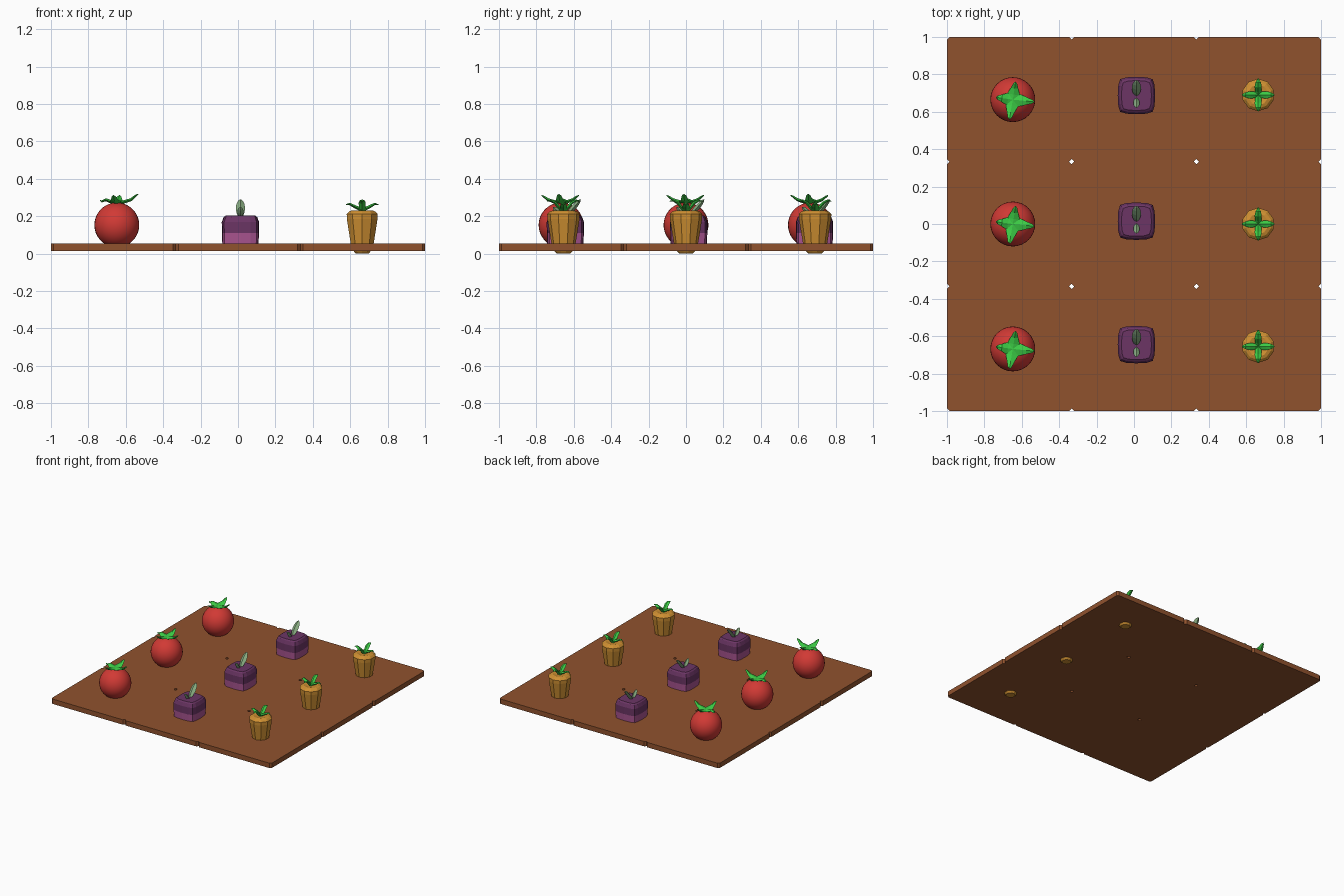
import bpy, math
from mathutils import Vector

if "Cube" in bpy.data.objects:
    bpy.data.objects.remove(bpy.data.objects["Cube"])


def material(name, rgb):
    m = bpy.data.materials.new(name)
    m.diffuse_color = (*rgb, 1)
    m.use_nodes = True
    m.node_tree.nodes["Principled BSDF"].inputs["Base Color"].default_value = m.diffuse_color
    return m


SOIL = material("soil brown", (0.28, 0.085, 0.027))
RED = material("tomato red", (0.64, 0.042, 0.035))
GREEN = material("leaf green", (0.045, 0.60, 0.06))
PURPLE = material("dark purple", (0.15, 0.036, 0.13))
PINK = material("light purple", (0.40, 0.09, 0.28))
PALE = material("pale green", (0.25, 0.42, 0.22))
ORANGE = material("carrot orange", (0.63, 0.28, 0.032))


def make(name, verts, faces, mats, loc):
    me = bpy.data.meshes.new(name)
    me.from_pydata(verts, [], faces)
    for m in mats:
        me.materials.append(m)
    ob = bpy.data.objects.new(name, me)
    ob.location = loc
    bpy.context.collection.objects.link(ob)
    return ob


def loft(name, rings, mats, loc):
    """Skin a stack of equal-length rings and cap both ends."""
    n = len(rings[0])
    verts = [p for r in rings for p in r]
    faces = [tuple(range(n))[::-1],
             tuple(range((len(rings) - 1) * n, len(rings) * n))]
    for k in range(len(rings) - 1):
        for i in range(n):
            j = (i + 1) % n
            faces.append((k*n + i, k*n + j, k*n + n + j, k*n + n + i))
    return make(name, verts, faces, mats, loc)


def leaf(name, angle, path, mat, loc):
    """Leaf along direction angle; path rows are (reach, height, half width, half thickness)."""
    d = Vector((math.cos(angle), math.sin(angle), 0))
    s = Vector((-d.y, d.x, 0))
    up = Vector((0, 0, 1))
    pts = [d * r + up * z for r, z, w, t in path]
    rings = []
    for k, (r, z, w, t) in enumerate(path):
        tan = (pts[min(k + 1, len(pts) - 1)] - pts[max(k - 1, 0)]).normalized()
        nor = tan.cross(s)
        rings.append([pts[k] + s * w, pts[k] + nor * t, pts[k] - s * w, pts[k] - nor * t])
    return loft(name, rings, [mat], loc)


def tile(loc):
    h, c = 1 / 3, 0.014
    sq = [(h, -h + c), (h, h - c), (h - c, h), (-h + c, h),
          (-h, h - c), (-h, -h + c), (-h + c, -h), (h - c, -h)]
    loft("soil_tile", [[(x, y, z) for x, y in sq] for z in (0.015, 0.055)], [SOIL], loc)


def tomato(loc):
    bpy.ops.mesh.primitive_uv_sphere_add(segments=32, ring_count=18, radius=0.12,
                                         location=(loc[0], loc[1], 0.153))
    ob = bpy.context.object
    ob.name = "tomato_body"
    ob.data.materials.append(RED)
    bpy.ops.object.shade_smooth()
    # four uneven leaves: tip x, tip y, tip height
    for x, y, z in ((0.015, 0.095, 0.312), (0.115, -0.012, 0.318),
                    (-0.018, -0.105, 0.312), (-0.09, 0.012, 0.285)):
        r = math.hypot(x, y)
        leaf("tomato_leaf", math.atan2(y, x),
             [(-0.015, 0.272, 0.03, 0.008), (r * 0.3, 0.276, 0.034, 0.009),
              (r * 0.65, 0.288, 0.02, 0.008), (r * 0.9, z - 0.006, 0.011, 0.005),
              (r, z, 0.002, 0.002)], GREEN, loc)


def turnip(loc):
    # rounded square outline, slightly bulging sides
    quarter = [(1, 0), (0.97, 0.55), (0.87, 0.87), (0.55, 0.97)]
    outline = []
    for k in range(4):
        for x, y in quarter:
            outline.append([(x, y), (-y, x), (-x, -y), (y, -x)][k])
    levels = [(0.02, 0.088), (0.055, 0.097), (0.11, 0.099), (0.168, 0.1), (0.195, 0.09), (0.203, 0.08)]
    ob = loft("turnip_body", [[(x * s, y * s, z) for x, y in outline] for z, s in levels],
              [PURPLE, PINK], loc)
    for p in ob.data.polygons:
        p.material_index = 1 if p.center.z < 0.11 else 0
    # a tall and a short leaf leaning apart
    for a, base, reach, top, w in ((math.pi / 2, 0.0, 0.082, 0.29, 0.025),
                                   (-math.pi / 2, 0.015, 0.065, 0.25, 0.017)):
        path = []
        for t, f in ((0, 0.45), (0.25, 0.85), (0.5, 1), (0.75, 0.85), (0.92, 0.5), (1, 0.08)):
            path.append((base + (reach - base) * t, 0.195 + (top - 0.195) * t, w * f, 0.014 * f))
        leaf("turnip_leaf", a, path, PALE, loc)


def carrot(loc):
    n = 10
    levels = [(0.0, 0.036), (0.012, 0.047), (0.05, 0.064), (0.185, 0.086),
              (0.212, 0.087), (0.226, 0.072), (0.232, 0.055), (0.226, 0.03)]
    loft("carrot_body",
         [[(r * math.cos(math.tau * (i + 0.5) / n), r * math.sin(math.tau * (i + 0.5) / n), z)
           for i in range(n)] for z, r in levels], [ORANGE], loc)
    # cross of four arching leaves
    for k in range(4):
        top = 0.284 if k % 2 else 0.266
        leaf("carrot_leaf", k * math.pi / 2,
             [(-0.008, 0.225, 0.012, 0.008), (0.02, 0.242, 0.017, 0.009),
              (0.045, top - 0.012, 0.019, 0.008), (0.068, top, 0.014, 0.006),
              (0.087, top - 0.004, 0.003, 0.002)], GREEN, loc)


# soil bed of nine tiles
for i in (-1, 0, 1):
    for j in (-1, 0, 1):
        tile((i * 2 / 3, j * 2 / 3, 0))

# one column per vegetable
for y in (0.665, 0.0, -0.668):
    tomato((-0.648, y, 0))
for y in (0.687, 0.015, -0.645):
    turnip((0.013, y, 0))
for y in (0.69, 0.0, -0.655):
    carrot((0.664, y, 0))
